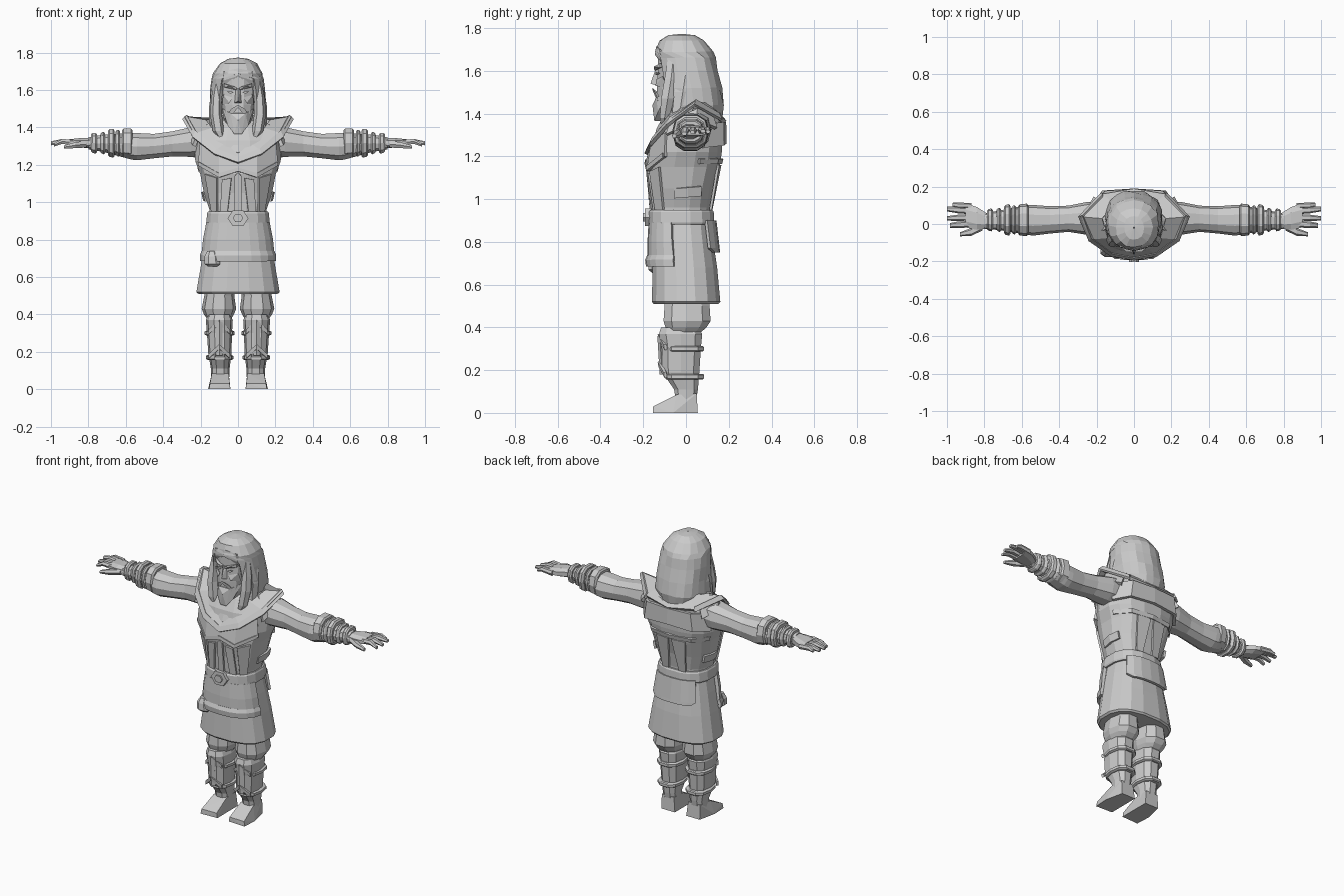
import bpy, bmesh, math, random
from mathutils import Vector

random.seed(4)
grey = bpy.data.materials.new("stone_grey")
grey.diffuse_color = (0.6, 0.6, 0.6, 1)


def finish(name, bm, mirror=False, thick=0.0):
    bmesh.ops.remove_doubles(bm, verts=bm.verts, dist=0.0005)
    bmesh.ops.recalc_face_normals(bm, faces=bm.faces)
    me = bpy.data.meshes.new(name)
    bm.to_mesh(me)
    bm.free()
    me.materials.append(grey)
    ob = bpy.data.objects.new(name, me)
    bpy.context.collection.objects.link(ob)
    if mirror:
        ob.modifiers.new("mirror", 'MIRROR')
    if thick:
        s = ob.modifiers.new("thickness", 'SOLIDIFY')
        s.thickness, s.offset = thick, 0
    return ob


def oval(a, rx, ry, p):
    """Rounded-box outline; angle 0 faces the front."""
    s, c = math.sin(a), -math.cos(a)
    f = lambda v: math.copysign(abs(v) ** (2 / p), v)
    return rx * f(s), ry * f(c)


def loft(name, rings, n=12, p=2.3, axis='z', mirror=False):
    """Closed body through rings (along, centre u, centre v, radius u, radius v)."""
    bm = bmesh.new()
    rows = []
    for w, cu, cv, ru, rv in rings:
        row = []
        for i in range(n):
            u, v = oval((i + 0.5) * 2 * math.pi / n, ru, rv, p)
            co = (cu + u, cv + v, w) if axis == 'z' else (w, cu + u, cv + v)
            row.append(bm.verts.new(co))
        rows.append(row)
    for a, b in zip(rows, rows[1:]):
        for i in range(n):
            bm.faces.new((a[i], a[(i + 1) % n], b[(i + 1) % n], b[i]))
    bm.faces.new(rows[0])
    bm.faces.new(rows[-1])
    return finish(name, bm, mirror)


def shell(name, rings, n=14, p=2.3, thick=0.02, jitter=0.0):
    """Open curved sheet; rings are (z, rx, ry, cy, start degrees, end degrees)."""
    bm = bmesh.new()
    rows = []
    for z, rx, ry, cy, a0, a1 in rings:
        row = []
        for i in range(n + 1):
            a = math.radians(a0 + (a1 - a0) * i / n)
            k = 1 + (random.uniform(-jitter, jitter) if 0 < i < n else 0)
            x, y = oval(a, rx * k, ry * k, p)
            row.append(bm.verts.new((x, cy + y, z)))
        rows.append(row)
    for a, b in zip(rows, rows[1:]):
        for i in range(n):
            bm.faces.new((a[i], a[i + 1], b[i + 1], b[i]))
    return finish(name, bm, thick=thick)


def ribbon(name, top, bottom, thick=0.015):
    """Mirrored plate strip between two edge paths."""
    bm = bmesh.new()
    a = [bm.verts.new(c) for c in top]
    b = [bm.verts.new(c) for c in bottom]
    for i in range(len(a) - 1):
        bm.faces.new((a[i], a[i + 1], b[i + 1], b[i]))
    return finish(name, bm, True, thick)


def hull(name, pts, mirror=False):
    bm = bmesh.new()
    for c in pts:
        bm.verts.new(c)
    bmesh.ops.convex_hull(bm, input=bm.verts)
    return finish(name, bm, mirror)


def front_back(rows):
    return [(z, 0, (f + b) / 2, rx, (b - f) / 2) for z, rx, f, b in rows]


# Torso, belt and skirt
loft("torso", front_back([(.86, .15, -.15, .115), (.96, .155, -.155, .115), (1.05, .185, -.16, .13),
     (1.15, .205, -.178, .16), (1.22, .232, -.165, .17), (1.33, .235, -.14, .175),
     (1.40, .19, -.10, .165), (1.44, .10, -.06, .12)]), 16, 2.5)
loft("belt", front_back([(.88, .168, -.17, .13), (.89, .172, -.175, .135),
     (.94, .168, -.175, .132), (.95, .163, -.168, .126)]), 16, 2.5)
loft("skirt", front_back([(.51, .215, -.155, .155), (.52, .226, -.162, .163), (.68, .198, -.158, .148),
     (.80, .175, -.152, .13), (.89, .155, -.15, .118)]), 16, 2.5)
shell("apron", [(.89, .165, .15, -.015, -75, 75), (.80, .182, .158, -.012, -76, 76),
                (.71, .19, .163, -.007, -78, 78)], 10, 2.5)
shell("apron_hem", [(.735, .192, .166, -.008, -78, 78), (.715, .2, .175, -.008, -78, 78),
                    (.685, .2, .172, -.007, -78, 78)], 10, 2.5, .016)
shell("back_flap", [(.90, .165, .14, -.005, 130, 230), (.77, .187, .15, 0, 132, 228),
                    (.75, .187, .152, 0, 145, 215)], 6, 2.5, .015)
loft("hip_pouch", [(.655, -.135, -.14, .025, .02), (.67, -.137, -.145, .045, .033),
                   (.71, -.14, -.14, .042, .034), (.74, -.14, -.135, .025, .025)], 8)


def hexagon(name, r, y0, y1):
    return hull(name, [(r * math.cos(k * math.pi / 3), y, .915 + r * .85 * math.sin(k * math.pi / 3))
                       for k in range(6) for y in (y0, y1)])


hexagon("buckle", .056, -.192, -.16)
hexagon("buckle_boss", .028, -.202, -.18)

# Layered mantle around the shoulders
ribbon("mantle", [(0, .12, 1.43), (.10, .10, 1.44), (.17, .03, 1.43), (.14, -.07, 1.39), (.07, -.125, 1.31), (0, -.145, 1.27)],
       [(0, .182, 1.36), (.17, .155, 1.38), (.285, .04, 1.45), (.235, -.075, 1.36), (.12, -.155, 1.27), (0, -.18, 1.22)], .02)
ribbon("mantle_rim", [(.165, .15, 1.40), (.27, .045, 1.462), (.225, -.07, 1.38), (.115, -.152, 1.285), (0, -.174, 1.24)],
       [(.17, .165, 1.37), (.293, .04, 1.44), (.24, -.085, 1.345), (.125, -.165, 1.255), (0, -.188, 1.21)], .016)
ribbon("shoulder_cape", [(.16, .11, 1.42), (.25, .05, 1.42), (.21, -.07, 1.36)],
       [(.21, .14, 1.33), (.262, .05, 1.37), (.235, -.09, 1.30)], .02)
ribbon("neck_scarf", [(0, .10, 1.47), (.09, .07, 1.47), (.12, -.02, 1.44), (.08, -.09, 1.39), (0, -.12, 1.33)],
       [(0, .14, 1.41), (.13, .10, 1.41), (.17, -.03, 1.40), (.11, -.11, 1.32), (0, -.155, 1.26)], .02)

# Breast and waist plates
ribbon("breast_plate", [(0, -.165, 1.235), (.10, -.155, 1.275), (.20, -.09, 1.31)],
       [(0, -.182, 1.165), (.10, -.176, 1.135), (.21, -.095, 1.20)], .016)
ribbon("breast_trim", [(0, -.183, 1.185), (.10, -.179, 1.155), (.205, -.105, 1.215)],
       [(0, -.186, 1.165), (.10, -.179, 1.132), (.208, -.102, 1.195)], .016)
ribbon("front_placket", [(0, -.182, 1.16), (.018, -.181, 1.14)], [(0, -.164, .95), (.018, -.163, .95)], .012)
ribbon("waist_plate", [(.035, -.18, 1.13), (.085, -.172, 1.12)], [(.055, -.158, .95), (.095, -.148, .95)], .012)
ribbon("side_plate", [(.11, -.168, 1.13), (.175, -.125, 1.15)], [(.112, -.142, .95), (.14, -.105, .95)], .012)
ribbon("back_yoke", [(0, .178, 1.36), (.15, .168, 1.36), (.225, .09, 1.35)],
       [(0, .18, 1.26), (.165, .17, 1.25), (.232, .08, 1.24)], .02)
ribbon("back_band", [(0, .168, 1.19), (.14, .148, 1.19), (.212, .06, 1.19)],
       [(0, .162, 1.165), (.135, .142, 1.165), (.207, .06, 1.165)], .014)
ribbon("back_plate", [(.01, .16, 1.16), (.10, .15, 1.16)], [(.035, .118, .95), (.08, .115, .95)], .012)
ribbon("side_pocket", [(.18, -.055, 1.05), (.19, .01, 1.055), (.177, .07, 1.06)],
       [(.17, -.055, 1.005), (.18, .01, 1.01), (.167, .07, 1.015)], .014)

# Arms, cuffs and hands
loft("arm", [(.17, .03, 1.33, .09, .09), (.25, .03, 1.322, .088, .083), (.35, .028, 1.312, .07, .07),
             (.45, .022, 1.30, .073, .068), (.54, .02, 1.297, .082, .076), (.57, .022, 1.30, .08, .075),
             (.72, .02, 1.315, .052, .048), (.80, .015, 1.315, .042, .034)], 10, 2.3, 'x', True)
for i, (x0, x1, r) in enumerate([(.565, .62, .083), (.63, .655, .075), (.66, .695, .08), (.71, .735, .062), (.755, .785, .058)]):
    loft("cuff_%d" % (i + 1), [(x0, .022, 1.315, r * .9, r * .88), (x0 + .008, .022, 1.315, r * 1.05, r),
         (x1 - .008, .022, 1.317, r, r * .96), (x1, .022, 1.317, r * .86, r * .84)], 10, 2.5, 'x', True)
loft("palm", [(.78, .015, 1.315, .04, .03), (.84, .03, 1.318, .065, .027), (.90, .045, 1.318, .068, .02)], 8, 2.5, 'x', True)
for nm, y0, y1, z1, xe, w in [("index", .0, -.008, 1.305, .985, .018), ("middle", .036, .03, 1.312, 1.0, .017),
                              ("ring", .07, .08, 1.318, 1.0, .018), ("little", .097, .103, 1.315, .97, .015)]:
    loft(nm + "_finger", [(.87, y0, 1.318, w, .017), (.94, (y0 + y1) / 2, 1.325, w, .015),
                          (xe, y1, z1, w * .7, .009)], 6, 2.3, 'x', True)
loft("thumb", [(.81, -.01, 1.31, .025, .02), (.87, -.042, 1.305, .021, .018), (.93, -.055, 1.295, .011, .01)], 6, 2.3, 'x', True)

# Legs, greaves and boots
loft("breeches", [(.37, .1, -.01, .06, .075), (.40, .102, 0, .08, .10), (.43, .102, .005, .092, .115),
                  (.50, .10, .005, .08, .11), (.58, .09, .0, .075, .10)], 10, 2.3, 'z', True)
loft("greave", [(.06, .095, 0, .048, .05), (.11, .095, 0, .05, .058), (.19, .097, -.024, .062, .09),
                (.30, .099, -.022, .067, .095), (.37, .10, -.025, .072, .105), (.40, .10, -.03, .06, .09)], 10, 2.5, 'z', True)
for i, (z, r) in enumerate([(.30, .07), (.17, .064)]):
    loft("leg_strap_%d" % (i + 1), [(z - .013, .098, -.008, r, .09), (z - .008, .098, -.006, r + .01, .094),
         (z + .008, .098, -.006, r + .01, .094), (z + .013, .098, -.008, r, .09)], 10, 2.5, 'z', True)
for i, z in enumerate([.24, .37]):
    for s in (-1, 1):
        ribbon("shin_chevron_%d%s" % (i + 1, "a" if s < 0 else "b"),
               [(.1, -.126, z), (.1 + s * .055, -.098, z - .05)],
               [(.1, -.122, z - .025), (.1 + s * .055, -.094, z - .075)], .014)
ribbon("shin_ridge", [(.085, -.118, .36), (.1, -.128, .36), (.115, -.118, .36)],
       [(.085, -.106, .18), (.1, -.117, .18), (.115, -.106, .18)], .012)
hull("boot", [(.04, .055, 0), (.135, .055, 0), (.04, -.15, 0), (.155, -.155, 0), (.16, -.06, 0), (.045, -.15, .03),
              (.15, -.153, .03), (.05, .05, .09), (.135, .05, .09), (.05, -.045, .085), (.14, -.045, .085)], True)

# Head and face
loft("head", front_back([(1.36, .06, -.08, .06), (1.40, .055, -.125, .06), (1.45, .08, -.14, .07), (1.52, .092, -.14, .09),
     (1.60, .10, -.135, .1), (1.68, .10, -.135, .1), (1.73, .07, -.10, .07)]), 12, 2.4)
hull("nose", [(-.012, -.13, 1.61), (.012, -.13, 1.61), (-.022, -.13, 1.53), (.022, -.13, 1.53), (0, -.166, 1.54), (0, -.145, 1.60)])
hull("brow", [(.008, -.148, 1.60), (.008, -.148, 1.615), (.075, -.122, 1.635), (.075, -.122, 1.615),
              (.008, -.12, 1.61), (.075, -.09, 1.625), (.04, -.15, 1.62)], True)
hull("eye", [(.022, -.142, 1.587), (.04, -.142, 1.595), (.06, -.134, 1.592), (.04, -.142, 1.58), (.04, -.11, 1.587)], True)
hull("cheek", [(.03, -.14, 1.56), (.08, -.11, 1.575), (.085, -.09, 1.52), (.045, -.142, 1.53), (.05, -.08, 1.55)], True)
hull("moustache", [(0, -.157, 1.52), (.0, -.155, 1.505), (.045, -.138, 1.485), (.05, -.13, 1.45),
                   (.035, -.145, 1.50), (.03, -.11, 1.48)], True)
hull("beard", [(-.04, -.14, 1.475), (.04, -.14, 1.475), (-.085, -.08, 1.50), (.085, -.08, 1.50), (-.055, -.13, 1.41),
               (.055, -.13, 1.41), (-.02, -.148, 1.365), (.02, -.148, 1.365), (0, -.157, 1.44), (0, -.06, 1.37)])

# Long hair with hanging locks
shell("hair", [(1.763, .002, .002, -.02, 0, 360), (1.757, .05, .06, -.02, 0, 360), (1.735, .092, .098, -.018, 0, 360),
               (1.685, .122, .128, -.008, 0, 360), (1.66, .13, .13, -.004, 36, 324), (1.60, .138, .132, .004, 38, 322),
               (1.52, .143, .138, .018, 40, 320), (1.44, .143, .142, .028, 40, 320), (1.385, .125, .13, .03, 45, 315)],
      16, 2.2, .02, .035)
hull("fringe", [(0, -.14, 1.715), (0, -.145, 1.675), (.075, -.122, 1.70), (.08, -.118, 1.65), (.1, -.09, 1.60),
                (.10, -.06, 1.68)], True)
loft("front_lock", [(1.335, .085, -.105, .012, .012), (1.38, .105, -.10, .03, .025), (1.47, .118, -.085, .032, .035),
                    (1.56, .115, -.07, .028, .035), (1.65, .105, -.06, .02, .03)], 6, 2.2, 'z', True)
loft("side_lock", [(1.355, .12, -.03, .012, .02), (1.40, .13, -.03, .025, .04), (1.50, .13, -.015, .026, .045),
                   (1.60, .122, 0, .02, .03)], 6, 2.2, 'z', True)
